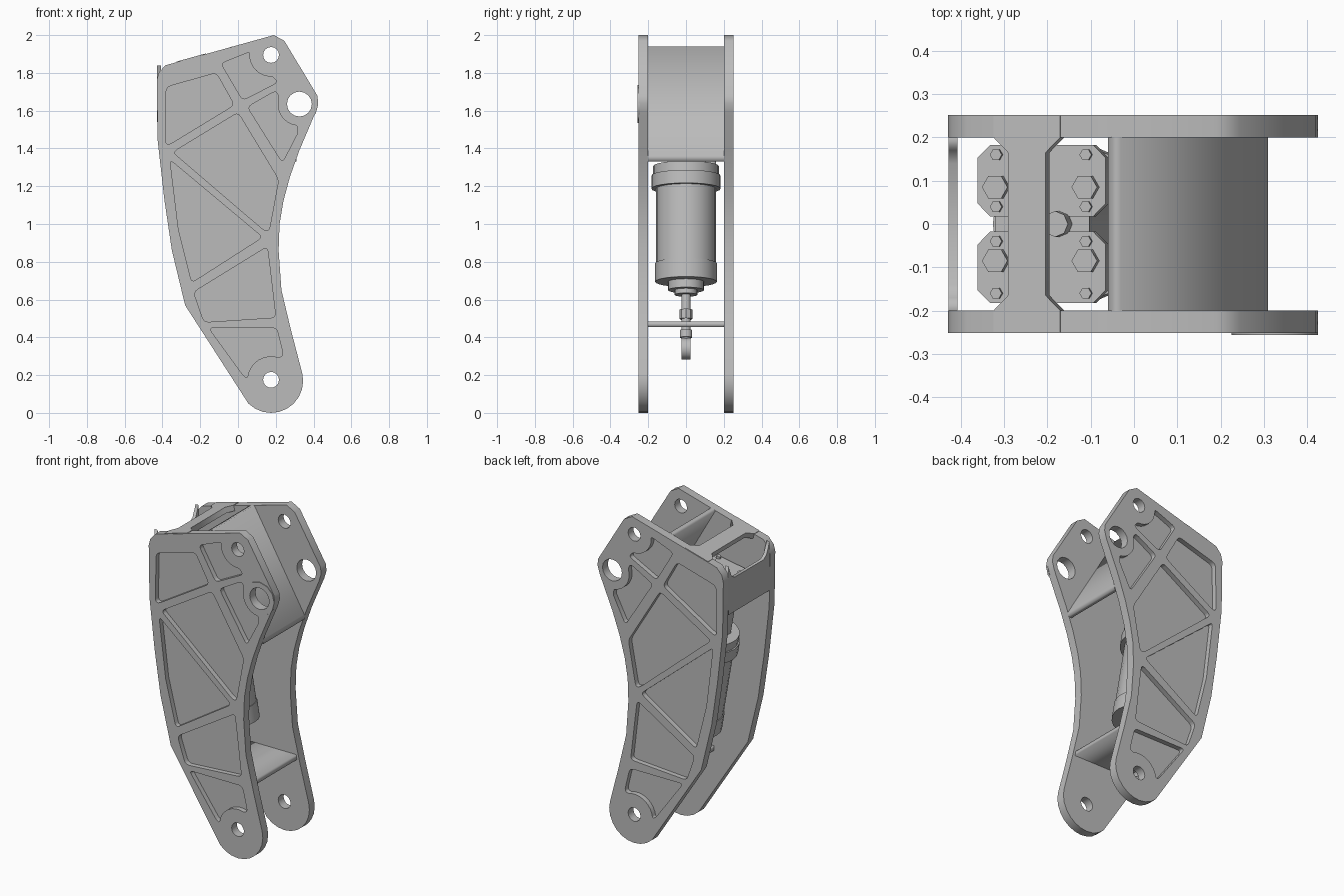
import bpy
import math
from mathutils import Matrix, Vector

cube = bpy.data.objects.get("Cube")
if cube:
    bpy.data.objects.remove(cube)

metal = bpy.data.materials.new("machined_grey")
metal.use_nodes = True
GREY = (0.5, 0.5, 0.5, 1)
metal.diffuse_color = GREY
metal.node_tree.nodes["Principled BSDF"].inputs["Base Color"].default_value = GREY


def arc(cx, cz, r, a0, a1, n=8):
    angles = [math.radians(a0 + (a1 - a0) * i / n) for i in range(n + 1)]
    return [(cx + r * math.cos(a), cz + r * math.sin(a)) for a in angles]


def circle(cx, cz, r, n=16):
    return arc(cx, cz, r, 0, 360, n)[:-1]


def rounded(pts, radius=0.025):
    """Fillet the sharp corners of a polygon."""
    out = []
    for i, p in enumerate(pts):
        p = Vector(p)
        a, b = Vector(pts[i - 1]) - p, Vector(pts[(i + 1) % len(pts)]) - p
        if a.angle(b) > math.radians(150):
            out.append(p)
            continue
        q0 = p + a.normalized() * min(radius, a.length * 0.4)
        q1 = p + b.normalized() * min(radius, b.length * 0.4)
        for t in (0, 0.33, 0.67, 1):
            out.append(q0 * (1 - t) ** 2 + p * 2 * t * (1 - t) + q1 * t * t)
    return out


def prism(name, loops, depth, matrix):
    """Extrude an outline with holes, centred on its own plane."""
    curve = bpy.data.curves.new(name, "CURVE")
    curve.dimensions = "2D"
    curve.fill_mode = "BOTH"
    curve.extrude = depth / 2
    for loop in loops:
        spline = curve.splines.new("POLY")
        spline.points.add(len(loop) - 1)
        for point, p in zip(spline.points, loop):
            point.co = (p[0], p[1], 0, 1)
        spline.use_cyclic_u = True
    temp = bpy.data.objects.new(name + "_profile", curve)
    bpy.context.collection.objects.link(temp)
    graph = bpy.context.evaluated_depsgraph_get()
    mesh = bpy.data.meshes.new_from_object(temp.evaluated_get(graph))
    bpy.data.objects.remove(temp)
    bpy.data.curves.remove(curve)
    mesh.name = name
    mesh.transform(matrix)
    mesh.materials.clear()
    mesh.materials.append(metal)
    obj = bpy.data.objects.new(name, mesh)
    bpy.context.collection.objects.link(obj)
    return obj


def upright(y):
    return Matrix.Translation((0, y, 0)) @ Matrix.Rotation(math.pi / 2, 4, "X")


# Side plate outline, bores and lightening pockets
outline = ([(0.19, 2.0), (0.245, 1.97), (0.42, 1.68), (0.425, 1.64), (0.41, 1.59),
            (0.325, 1.39), (0.275, 1.25), (0.24, 1.12), (0.22, 1.0), (0.215, 0.86),
            (0.23, 0.65), (0.28, 0.44), (0.34, 0.21)]
           + arc(0.175, 0.17, 0.17, 0, -135, 9)
           + [(-0.28, 0.57), (-0.35, 0.86), (-0.39, 1.13), (-0.425, 1.44),
              (-0.43, 1.76), (-0.42, 1.8), (-0.385, 1.84)])
top_bore, ring_bore, foot_bore = (0.175, 1.895), (0.325, 1.635), (0.175, 0.175)
bores = [circle(*top_bore, 0.042), circle(*ring_bore, 0.066), circle(*foot_bore, 0.042)]
pockets = [
    [(-0.38, 1.725), (-0.115, 1.8), (-0.02, 1.63), (-0.365, 1.42), (-0.385, 1.43)],
    [(-0.09, 1.85), (0.06, 1.91)] + arc(*top_bore, 0.115, 180, 275)
    + [(0.21, 1.75), (0.025, 1.655)],
    [(0.05, 1.62), (0.2, 1.705)] + arc(*ring_bore, 0.115, 160, 265)
    + [(0.315, 1.48), (0.235, 1.325)],
    [(-0.345, 1.38), (0, 1.59), (0.215, 1.235), (0.165, 0.965), (0.14, 0.965)],
    [(-0.36, 1.34), (0.13, 0.93), (-0.245, 0.69), (-0.315, 0.97)],
    [(-0.235, 0.64), (0.155, 0.88), (0.17, 0.76), (0.2, 0.505), (-0.18, 0.48)],
    [(-0.155, 0.45), (0.205, 0.45), (0.24, 0.305)] + arc(*foot_bore, 0.125, 70, 175)
    + [(0.03, 0.195)],
]
pockets = [rounded(p) for p in pockets]

for side, label in ((-1, "front"), (1, "back")):
    prism(label + "_plate_skin", [outline] + bores, 0.022, upright(side * 0.211))
    prism(label + "_plate_ribs", [outline] + bores + pockets, 0.03, upright(side * 0.237))
prism("bearing_ring", [circle(*ring_bore, 0.1, 12), circle(*ring_bore, 0.066)],
      0.012, upright(-0.25))

# Cross members between the plates
sloped = [(-0.03, 1.94), (0.31, 1.36), (0.31, 1.33), (0.285, 1.33), (-0.06, 1.93)]
prism("sloped_panel", [sloped], 0.402, upright(0))
prism("lower_shelf", [[(-0.05, 0.455), (0.26, 0.455), (0.255, 0.485), (-0.05, 0.485)]],
      0.402, upright(0))
rear = [(-0.2, 1.84), (-0.2, 1.54), (0.2, 1.54), (0.2, 1.84), (0.17, 1.77), (0.14, 1.75),
        (-0.14, 1.75), (-0.17, 1.77)]
prism("rear_panel", [rear], 0.02,
      Matrix.Translation((-0.418, 0, 0)) @ Matrix.Rotation(math.pi / 2, 4, "Z")
      @ Matrix.Rotation(math.pi / 2, 4, "X"))
half = [(0.08, -0.25), (0.08, -0.2), (0.045, -0.165)]
bar = half + [(x, -y) for x, y in reversed(half)]
bar += [(-x, -y) for x, y in bar]
prism("top_bar", [bar], 0.034,
      Matrix.Translation((-0.243, 0, 1.865)) @ Matrix.Rotation(-math.atan(0.278), 4, "Y"))

# Tilted actuator: local z runs up its axis from the rod end
foot, head = Vector((0.02, 0, 0.3)), Vector((-0.17, 0, 1.4))
axis = Matrix.Translation(foot) @ Matrix.Rotation(math.atan2(-0.19, 1.1), 4, "Y")


def disc(name, r, z0, z1, x=0, y=0, n=24):
    return prism(name, [circle(x, y, r, n)], z1 - z0,
                 axis @ Matrix.Translation((0, 0, (z0 + z1) / 2)))


def block(name, x0, x1, y0, y1, z0, z1, chamfer=0.03):
    pts = [(x0 + chamfer, y0), (x1 - chamfer, y0), (x1, y0 + chamfer), (x1, y1 - chamfer),
           (x1 - chamfer, y1), (x0 + chamfer, y1), (x0, y1 - chamfer), (x0, y0 + chamfer)]
    return prism(name, [pts], z1 - z0, axis @ Matrix.Translation((0, 0, (z0 + z1) / 2)))


for name, r, z0, z1 in (("rod", 0.025, 0.06, 0.36), ("rod_nut", 0.035, 0.2, 0.25),
                        ("rod_collar", 0.033, 0.1, 0.14), ("gland", 0.06, 0.33, 0.36),
                        ("end_cap", 0.095, 0.355, 0.41), ("cylinder_base", 0.163, 0.4, 0.5),
                        ("cylinder", 0.158, 0.5, 0.93), ("cylinder_flange", 0.183, 0.9, 0.97),
                        ("head_ring", 0.175, 0.97, 1.02)):
    obj = disc(name, r, z0, z1, n=8 if "nut" in name else 24)
    bpy.ops.object.select_all(action="DESELECT")
    obj.select_set(True)
    bpy.context.view_layer.objects.active = obj
    bpy.ops.object.shade_smooth_by_angle(angle=math.radians(30))

# Rod eye
prism("rod_eye", [circle(0, 0.04, 0.058), circle(0, 0.04, 0.025)], 0.05, axis @ upright(0))

# Head block, bearing plates and bolts
block("head_block", -0.11, 0.11, -0.09, 0.09, 1.0, 1.36)
block("head_tab", -0.17, -0.1, 0.1, 0.16, 0.97, 1.1, 0.01)
for s in (-1, 1):
    y = s * 0.1
    block("bearing_plate", -0.15, 0.15, y - 0.083, y + 0.083, 1.33, 1.37)
    for x in (-0.105, 0.105):
        disc("hex_bolt", 0.03, 1.37, 1.4, x, y - s * 0.015, 6)
        for dy in (-0.06, 0.06):
            disc("small_screw", 0.014, 1.37, 1.385, x, y + dy, 6)
disc("centre_knob", 0.03, 1.34, 1.42, 0.04, 0, 8)
